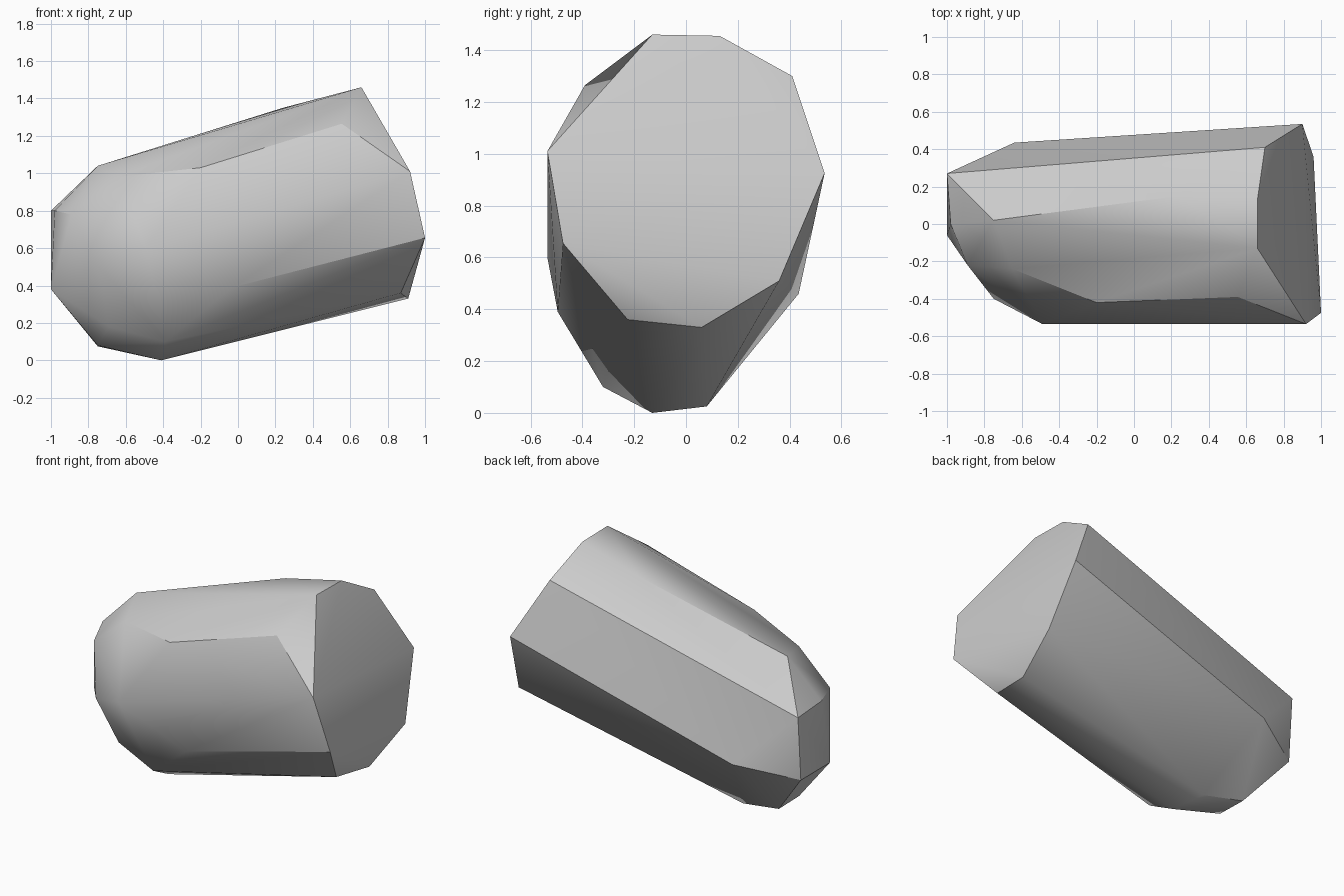
import bpy
import bmesh
from math import radians

# Remove the default object only
default_cube = bpy.data.objects.get("Cube")
if default_cube is not None:
    bpy.data.objects.remove(default_cube, do_unlink=True)


def make_material(name, colour):
    material = bpy.data.materials.new(name)
    material.use_nodes = True
    material.diffuse_color = colour
    shader = next(node for node in material.node_tree.nodes
                  if node.type == "BSDF_PRINCIPLED")
    shader.inputs["Base Color"].default_value = colour
    return material


def make_hull(name, outlines, material):
    """Wrap a tight convex skin around the given corner outlines."""
    mesh = bpy.data.meshes.new(name)
    bm = bmesh.new()
    for outline in outlines:
        for corner in outline:
            bm.verts.new(corner)
    hull = bmesh.ops.convex_hull(bm, input=bm.verts[:])
    unused = [item for item in hull["geom_interior"]
              if isinstance(item, bmesh.types.BMVert)]
    bmesh.ops.delete(bm, geom=unused, context="VERTS")
    # Merge nearly flat triangles into broad facets
    bmesh.ops.dissolve_limit(bm, angle_limit=radians(2),
                             verts=bm.verts[:], edges=bm.edges[:])
    bmesh.ops.recalc_face_normals(bm, faces=bm.faces[:])
    bm.to_mesh(mesh)
    bm.free()
    mesh.materials.append(material)
    stone = bpy.data.objects.new(name, mesh)
    bpy.context.collection.objects.link(stone)
    return stone


# Broad sloping end, going round the rim from the top
broad_end = [
    (.66, -.13, 1.46), (.66, .13, 1.455), (.70, .41, 1.30),
    (.90, .535, .925), (.96, .36, .51), (.91, .06, .33),
    (.87, -.225, .36), (1, -.475, .655), (.92, -.535, 1.01),
    (.555, -.39, 1.265),
]

# Shoulder corners where the long sides begin to taper
shoulder = [
    (.24, .15, 1.35), (-.20, -.42, 1.03), (-.65, -.24, .98),
    (-.75, .02, 1.04), (-.64, .435, .46), (-.47, .08, .025),
    (-.41, -.13, 0), (-.39, -.32, .10), (-.03, -.495, .39),
    (-.49, -.535, .60),
]

# Blunt narrow end
narrow_end = [
    (-1, .27, .80), (-.98, 0, .80), (-.89, -.22, .78),
    (-.75, -.40, .51), (-.69, -.25, .18), (-.75, -.10, .08),
    (-.75, .11, .075), (-1, .24, .38), (-1, -.06, .38),
]

stone_grey = make_material("stone grey", (.6, .6, .6, 1))
rock = make_hull("rock", [broad_end, shoulder, narrow_end], stone_grey)

# Soften shallow facets while the strong creases stay sharp
bpy.ops.object.select_all(action="DESELECT")
rock.select_set(True)
bpy.context.view_layer.objects.active = rock
bpy.ops.object.shade_smooth_by_angle(angle=radians(30))
